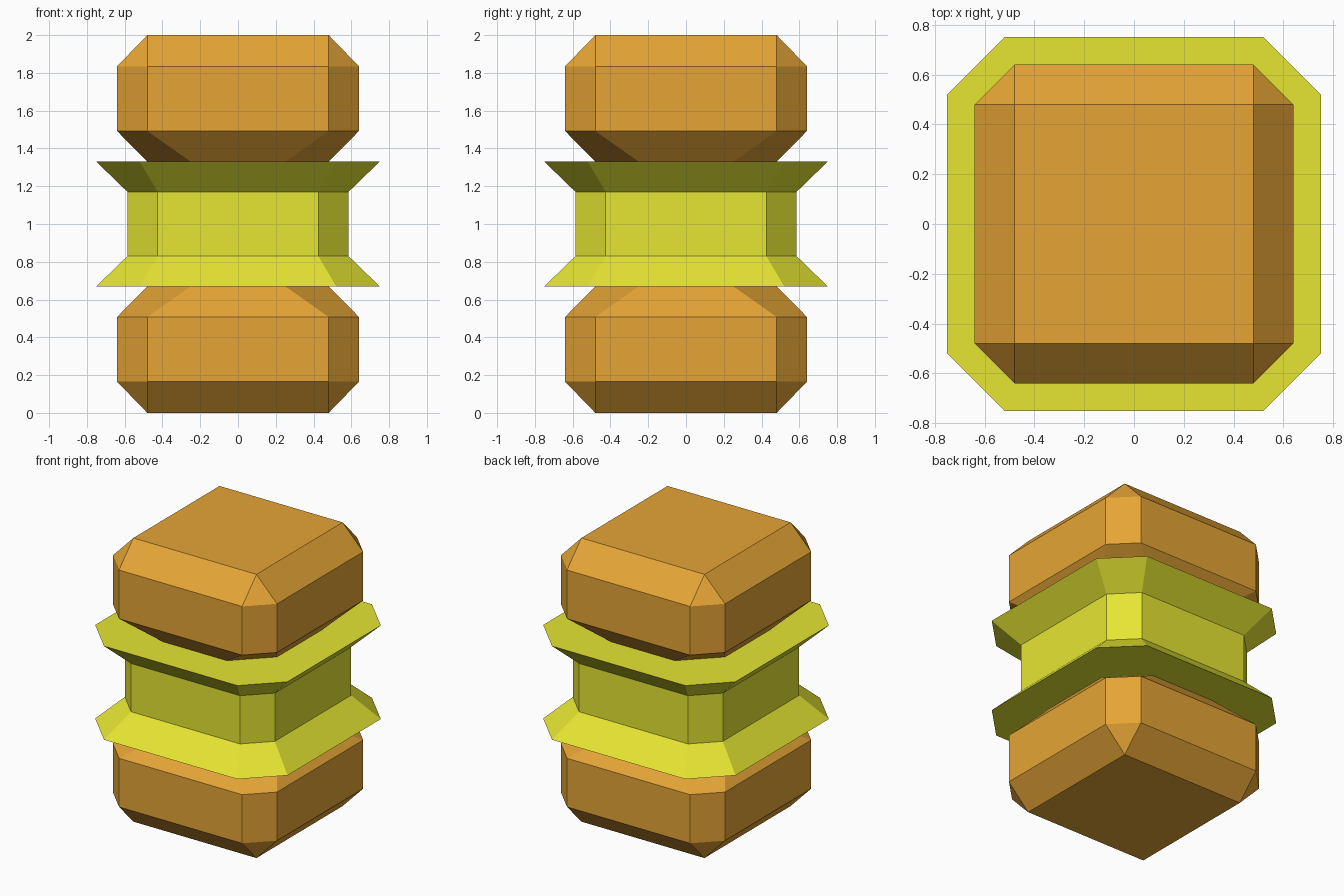
import bpy, bmesh

if "Cube" in bpy.data.objects:
    bpy.data.objects.remove(bpy.data.objects["Cube"])


def material(name, rgb):
    m = bpy.data.materials.new(name)
    m.diffuse_color = (*rgb, 1)
    m.use_nodes = True
    m.node_tree.nodes["Principled BSDF"].inputs["Base Color"].default_value = m.diffuse_color
    return m


ORANGE = material("warm orange", (0.787, 0.375, 0.036))
YELLOW = material("lime yellow", (0.787, 0.787, 0.033))


def octagon(bm, z, half, flat):
    """Chamfered square ring; flat is half the length of each straight side."""
    pts = [(half, -flat), (half, flat), (flat, half), (-flat, half),
           (-half, flat), (-half, -flat), (-flat, -half), (flat, -half)]
    return [bm.verts.new((x, y, z)) for x, y in pts]


def loft(name, profile, mat, cap_bottom=False, cap_top=False):
    bm = bmesh.new()
    rings = [octagon(bm, *p) for p in profile]
    for low, high in zip(rings, rings[1:]):
        for i in range(8):
            j = (i + 1) % 8
            bm.faces.new((low[i], low[j], high[j], high[i]))
    if cap_bottom:
        bm.faces.new(rings[0][::-1])
    if cap_top:
        bm.faces.new(rings[-1])
    # Square ends have coincident corners: weld them into triangular facets
    bmesh.ops.remove_doubles(bm, verts=bm.verts, dist=1e-4)
    me = bpy.data.meshes.new(name)
    bm.to_mesh(me)
    bm.free()
    me.materials.append(mat)
    ob = bpy.data.objects.new(name, me)
    bpy.context.collection.objects.link(ob)
    return ob


def flipped(profile):
    return [(2 - z, h, f) for z, h, f in reversed(profile)]


# Bevelled end blocks: square outer end, octagonal neck where they meet the belt
block = [(0, 0.48, 0.48), (0.165, 0.64, 0.48), (0.508, 0.64, 0.48), (0.67, 0.48, 0.25)]
loft("lower_block", block, ORANGE, cap_bottom=True)
loft("upper_block", flipped(block), ORANGE, cap_top=True)

# Flared belt: flat end rings run inward to the necks of the blocks
half_belt = [(0.67, 0.48, 0.25), (0.67, 0.75, 0.52), (0.83, 0.585, 0.425)]
loft("middle_belt", half_belt + flipped(half_belt), YELLOW)
